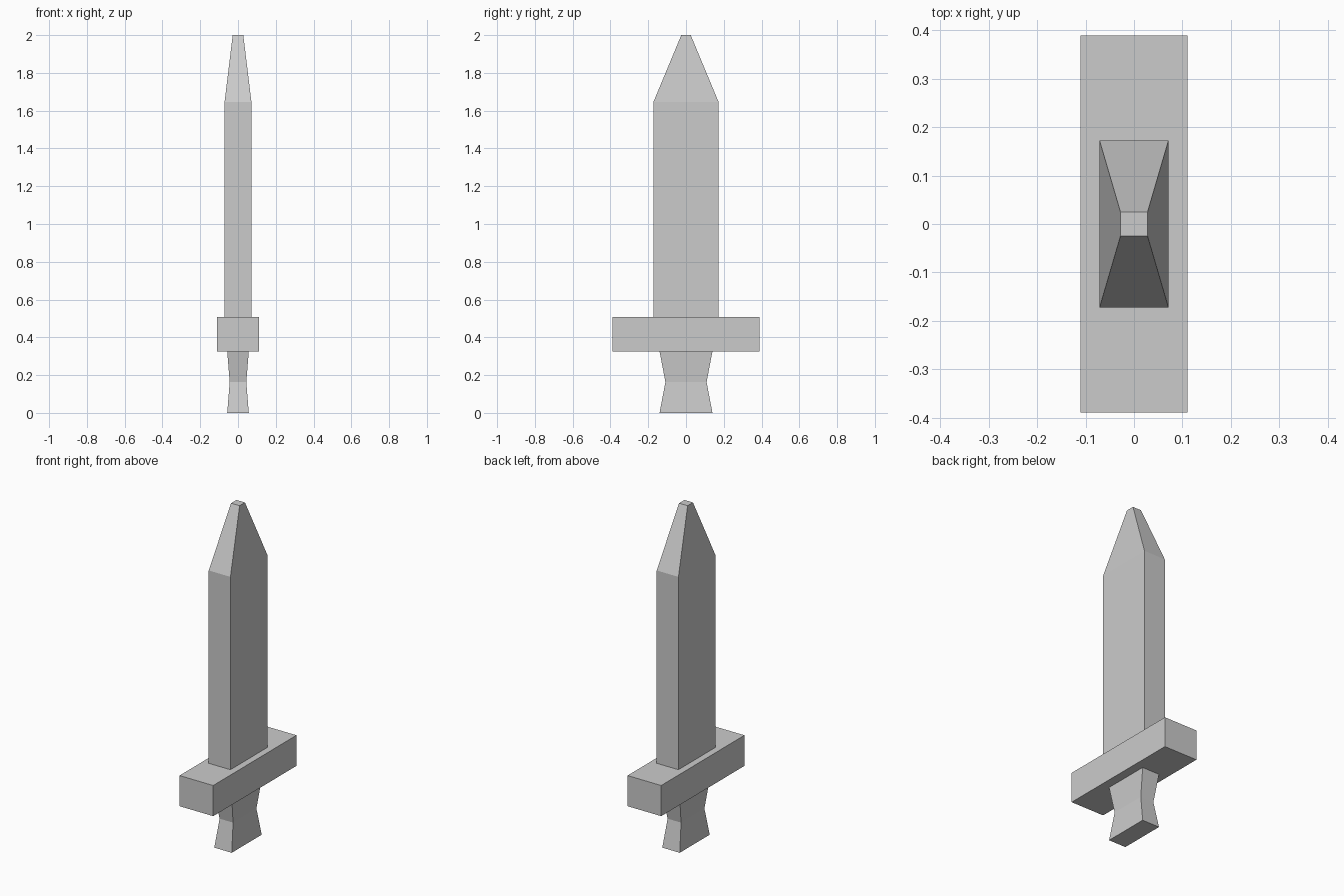
import bpy, bmesh

if "Cube" in bpy.data.objects:
    bpy.data.objects.remove(bpy.data.objects["Cube"])


def stacked_part(name, sections):
    """Closed flat-faced solid through rectangles (z, half_x, half_y), bottom to top."""
    bm = bmesh.new()
    rings = []
    for z, hx, hy in sections:
        rings.append([bm.verts.new((sx * hx, sy * hy, z))
                      for sx, sy in ((-1, -1), (1, -1), (1, 1), (-1, 1))])
    for low, high in zip(rings, rings[1:]):
        for i in range(4):
            j = (i + 1) % 4
            bm.faces.new((low[i], low[j], high[j], high[i]))
    bm.faces.new(rings[0][::-1])
    bm.faces.new(rings[-1])
    mesh = bpy.data.meshes.new(name)
    bm.to_mesh(mesh)
    bm.free()
    obj = bpy.data.objects.new(name, mesh)
    bpy.context.collection.objects.link(obj)
    return obj


GUARD_BOTTOM, GUARD_TOP = 0.326, 0.507
SINK = 0.03  # how far the grip and blade are set into the guard

# Grip: pinched at the waist, set into the guard
stacked_part("grip", [
    (0.0, 0.057, 0.14),
    (0.163, 0.044, 0.109),
    (GUARD_BOTTOM, 0.057, 0.14),
    (GUARD_BOTTOM + SINK, 0.057, 0.14),
])

# Crossguard: plain block
stacked_part("crossguard", [
    (GUARD_BOTTOM, 0.11, 0.389),
    (GUARD_TOP, 0.11, 0.389),
])

# Blade: straight body with a blunt tapered tip
stacked_part("blade", [
    (GUARD_TOP - SINK, 0.071, 0.172),
    (1.647, 0.071, 0.172),
    (2.0, 0.028, 0.025),
])
